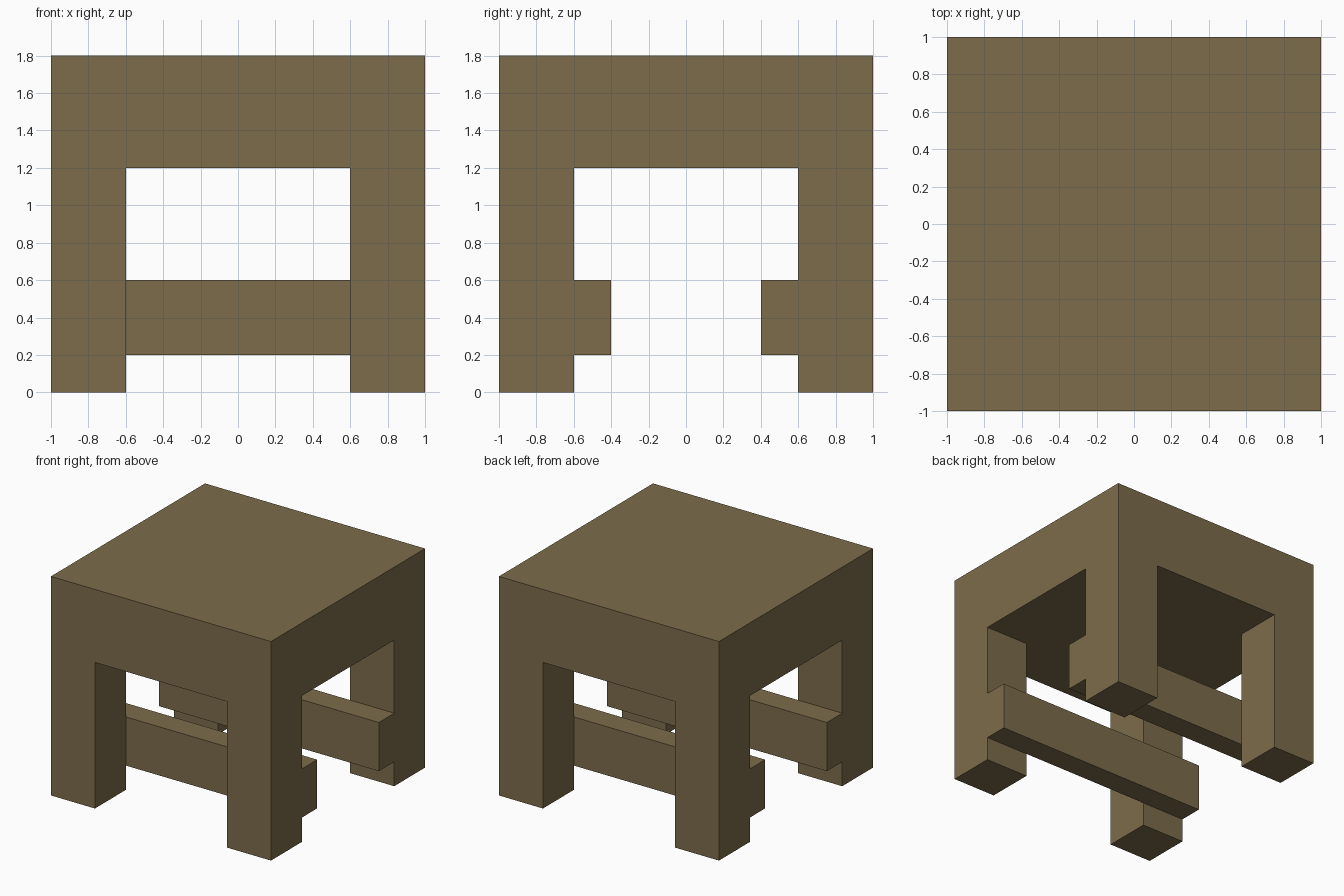
import bpy

cube = bpy.data.objects.get("Cube")
if cube:
    bpy.data.objects.remove(cube, do_unlink=True)

wood_colour = (0.2, 0.15, 0.07, 1.0)
wood = bpy.data.materials.new("brown wood")
wood.use_nodes = True
wood.diffuse_color = wood_colour
bsdf = next(n for n in wood.node_tree.nodes if n.type == 'BSDF_PRINCIPLED')
bsdf.inputs["Base Color"].default_value = wood_colour


def box(name, centre, size):
    """Flat-shaded box with the given centre and full size."""
    bpy.ops.mesh.primitive_cube_add(size=1, location=centre)
    obj = bpy.context.object
    obj.name = obj.data.name = name
    obj.scale = size
    bpy.ops.object.transform_apply(location=False, rotation=False, scale=True)
    obj.data.materials.append(wood)
    return obj


# Thick solid seat
box("seat", (0, 0, 1.5), (2, 2, 0.6))

# Front and back pairs: two square legs and a stretcher on their inner side
for end, sy in (("front", -1), ("back", 1)):
    for side, sx in (("left", 1), ("right", -1)):
        box(f"{end}_{side}_leg", (0.8 * sx, 0.8 * sy, 0.6), (0.4, 0.4, 1.2))
    box(f"{end}_stretcher", (0, 0.5 * sy, 0.4), (2, 0.2, 0.4))
